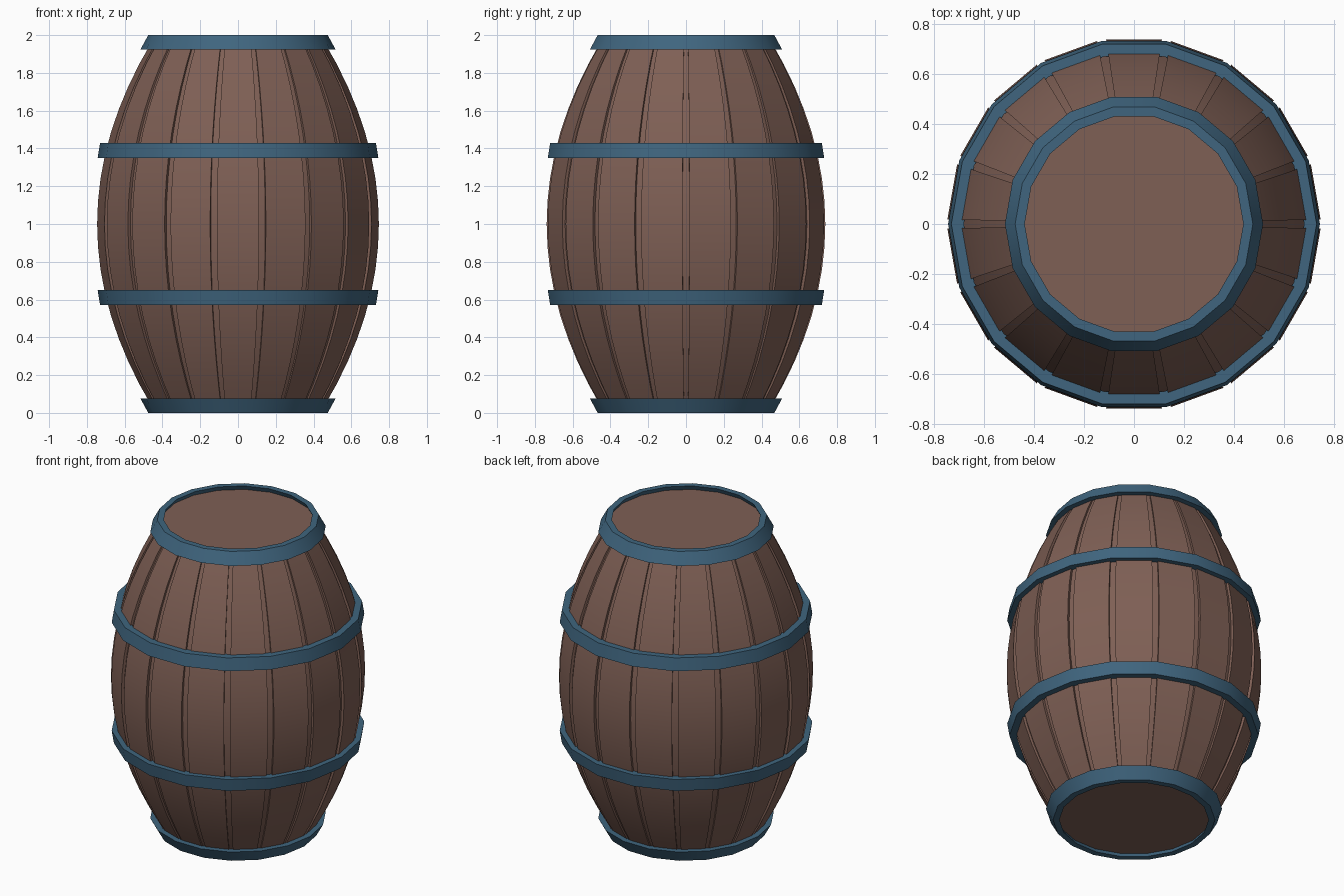
import bpy, bmesh
from math import cos, sin, pi, radians

if "Cube" in bpy.data.objects:
    bpy.data.objects.remove(bpy.data.objects["Cube"])

N = 18  # staves around


def material(name, color):
    m = bpy.data.materials.new(name)
    m.diffuse_color = (*color, 1)
    m.use_nodes = True
    m.node_tree.nodes["Principled BSDF"].inputs["Base Color"].default_value = m.diffuse_color
    return m


WOOD = material("wood", (0.21, 0.115, 0.09))
STEEL = material("blue_steel", (0.05, 0.13, 0.21))


def radius(z):
    return 0.746 - 0.311 * (z - 1) ** 2


def loft(name, rings, mat, cap=False, wrap=False):
    """Bridge equal-length closed rings of points into a mesh object."""
    bm = bmesh.new()
    rows = [[bm.verts.new(p) for p in ring] for ring in rings]
    pairs = list(zip(rows, rows[1:]))
    if wrap:
        pairs.append((rows[-1], rows[0]))
    for a, b in pairs:
        for i in range(len(a)):
            j = (i + 1) % len(a)
            bm.faces.new((a[i], a[j], b[j], b[i]))
    if cap:
        bm.faces.new(rows[0])
        bm.faces.new(rows[-1])
    bmesh.ops.recalc_face_normals(bm, faces=bm.faces)
    me = bpy.data.meshes.new(name)
    bm.to_mesh(me)
    bm.free()
    ob = bpy.data.objects.new(name, me)
    bpy.context.collection.objects.link(ob)
    me.materials.append(mat)
    bpy.context.view_layer.objects.active = ob
    ob.select_set(True)
    bpy.ops.object.shade_smooth_by_angle(angle=radians(30))
    ob.select_set(False)
    return ob


def polygon(r, z):
    return [(r * cos(2 * pi * i / N), r * sin(2 * pi * i / N), z) for i in range(N)]


def stave_ring(z):
    """Flat planks separated by shallow grooves."""
    r, pts = radius(z), []
    half = radians(1.4)
    for i in range(N):
        a = 2 * pi * i / N
        for s, k in ((-1, 0.977), (1, 0.977), (1, 1.0)):
            pts.append((r * k * cos(a + s * half), r * k * sin(a + s * half), z))
        b = a + 2 * pi / N - half
        pts.append((r * cos(b), r * sin(b), z))
    return pts


# bulging body of grooved staves
STEPS = 16
loft("staves", [stave_ring(0.03 + 1.94 * i / STEPS) for i in range(STEPS + 1)], WOOD, cap=True)

# recessed lid and bottom
for name, z0, z1 in (("lid", 1.94, 1.971), ("bottom", 0.06, 0.029)):
    loft(name, [polygon(0.455, z0), polygon(0.455, z1)], WOOD, cap=True)

# hoops: (inner, outer) radius at the narrow end, then at the wide end
for label, zn, zw, rn, rw in (("end", 2.0, 1.925, (0.437, 0.475), (0.475, 0.516)),
                              ("middle", 1.43, 1.35, (0.68, 0.73), (0.695, 0.743))):
    for side in ("upper", "lower"):
        a, b = (zn, zw) if side == "upper" else (2 - zn, 2 - zw)
        loft(f"{side}_{label}_hoop",
             [polygon(rn[0], a), polygon(rn[1], a), polygon(rw[1], b), polygon(rw[0], b)],
             STEEL, wrap=True)
